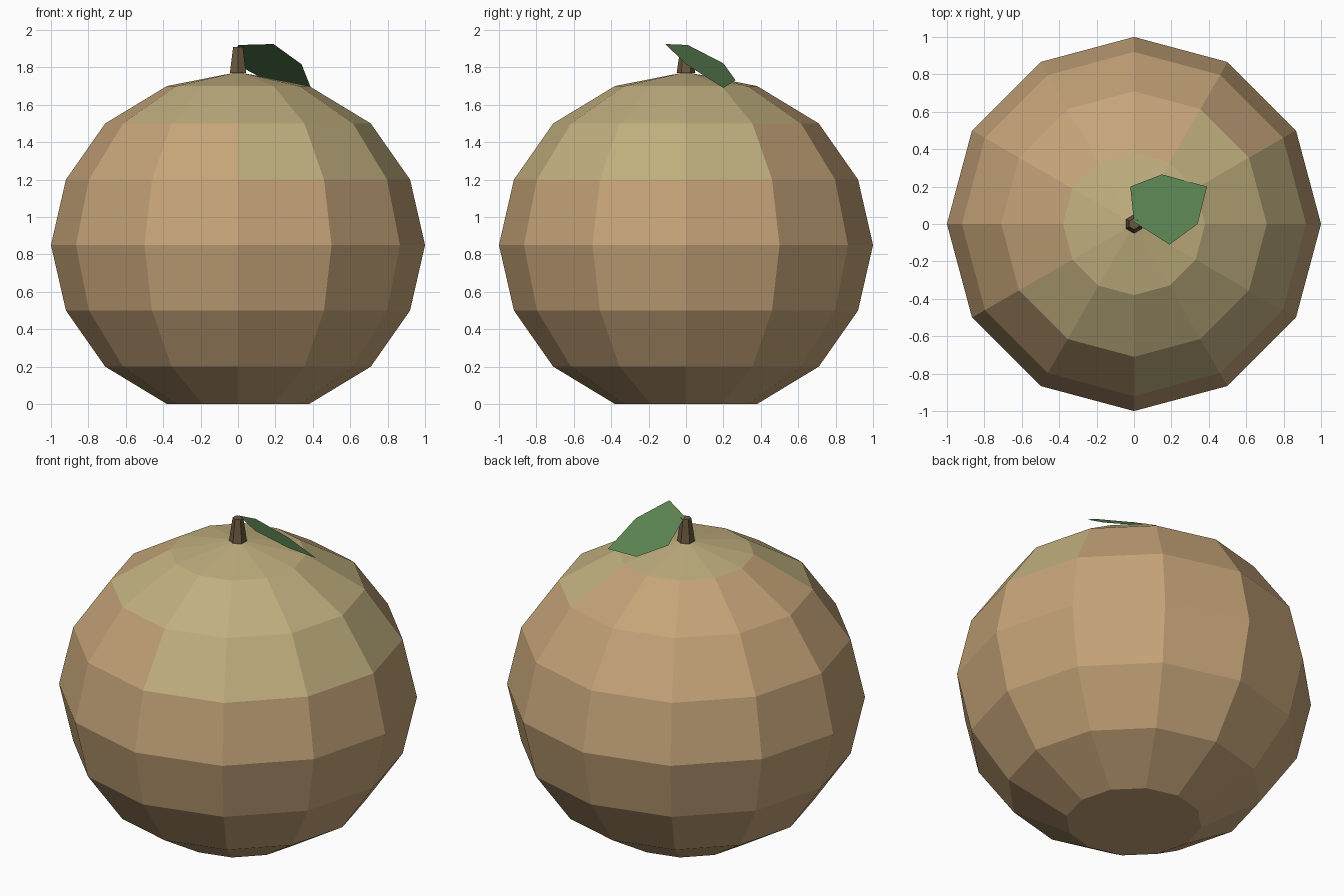
import bpy, bmesh
from math import sin, cos, radians

if "Cube" in bpy.data.objects:
    bpy.data.objects.remove(bpy.data.objects["Cube"])


def material(name, rgb):
    m = bpy.data.materials.new(name)
    m.diffuse_color = (*rgb, 1)
    m.use_nodes = True
    m.node_tree.nodes["Principled BSDF"].inputs["Base Color"].default_value = m.diffuse_color
    return m


def make_object(name, bm, *mats):
    bmesh.ops.recalc_face_normals(bm, faces=bm.faces[:])
    me = bpy.data.meshes.new(name)
    bm.to_mesh(me)
    bm.free()
    for m in mats:
        me.materials.append(m)
    ob = bpy.data.objects.new(name, me)
    bpy.context.collection.objects.link(ob)
    return ob


tan = material("tan_skin", (0.56, 0.37, 0.19))
khaki = material("khaki_skin", (0.53, 0.43, 0.21))
bark = material("stem_brown", (0.15, 0.10, 0.05))
green = material("leaf_green", (0.11, 0.24, 0.09))

# Fruit body: 12-sided rings, flat base, shallow point at the top
N = 12
profile = [(0.38, 0), (0.71, 0.2), (0.92, 0.5), (1.0, 0.85),
           (0.92, 1.2), (0.71, 1.5), (0.38, 1.7)]
# Sectors (30 degrees each) with khaki blush, per ring band
blush = {4: range(-3, 1), 5: range(-5, 2)}
bm = bmesh.new()
rings = [[bm.verts.new((r * cos(radians(30 * k)), r * sin(radians(30 * k)), z))
          for k in range(N)] for r, z in profile]
bm.faces.new(rings[0])
for i in range(len(rings) - 1):
    khaki_sectors = {k % N for k in blush.get(i, ())}
    for k in range(N):
        n = (k + 1) % N
        f = bm.faces.new((rings[i][k], rings[i][n], rings[i + 1][n], rings[i + 1][k]))
        f.material_index = int(k in khaki_sectors)
apex = bm.verts.new((0, 0, 1.775))
for k in range(N):
    bm.faces.new((rings[-1][k], rings[-1][(k + 1) % N], apex)).material_index = 1
make_object("fruit_body", bm, tan, khaki)

# Stem: tapered hexagonal peg
bm = bmesh.new()
bmesh.ops.create_cone(bm, cap_ends=True, segments=6, radius1=0.05, radius2=0.03, depth=0.14)
if abs(max(v.co.y for v in bm.verts) - 0.05) > 0.002:
    for v in bm.verts:
        v.co.x, v.co.y = -v.co.y, v.co.x
bmesh.ops.translate(bm, verts=bm.verts[:], vec=(0, 0, 1.84))
make_object("stem", bm, bark)

# Leaf: one flat six-sided sheet, tilted down away from the stem
outline = [(0, 0.01), (0.19, -0.11), (0.34, 0), (0.39, 0.2), (0.15, 0.265), (-0.02, 0.2)]
bm = bmesh.new()
face = bm.faces.new([bm.verts.new((x, y, 1.925 - 0.32 * x - 0.55 * y)) for x, y in outline])
for v in bm.verts:
    v.co.z = min(v.co.z, 1.925)
make_object("leaf", bm, green)
